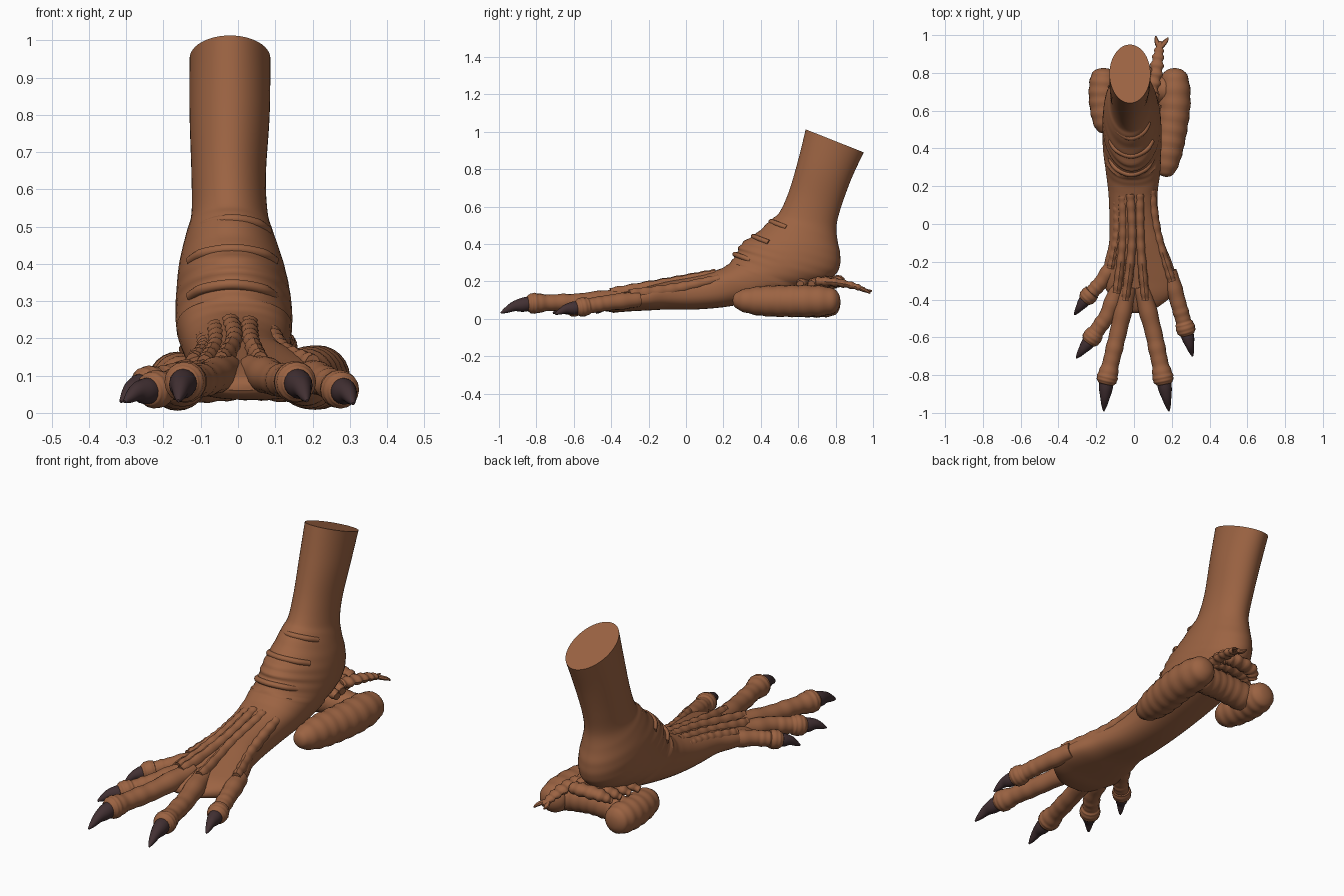
import bpy, bmesh, math
from mathutils import Vector


def material(name, rgb):
    m = bpy.data.materials.new(name)
    m.diffuse_color = (*rgb, 1)
    return m


SKIN = material("brown skin", (0.33, 0.125, 0.055))
CLAW = material("dark claw", (0.055, 0.03, 0.033))


def spline(rows, steps):
    """Smooth interpolation through rows of numbers of any length."""
    out, n = [], len(rows)
    for i in range(n - 1):
        a, b, c, d = rows[max(i - 1, 0)], rows[i], rows[i + 1], rows[min(i + 2, n - 1)]
        for k in range(steps):
            t = k / steps
            out.append([0.5 * (2 * q + (r - p) * t + (2 * p - 5 * q + 4 * r - s) * t * t
                               + (3 * q - p - 3 * r + s) * t ** 3)
                        for p, q, r, s in zip(a, b, c, d)])
    out.append(list(rows[-1]))
    return out


def loft(name, rings, mat):
    """Skin a list of equal point rings and close both ends."""
    bm = bmesh.new()
    rows = [[bm.verts.new(p) for p in ring] for ring in rings]
    n = len(rows[0])
    for a, b in zip(rows, rows[1:]):
        for i in range(n):
            j = (i + 1) % n
            bm.faces.new((a[i], a[j], b[j], b[i]))
    bm.faces.new(rows[0][::-1])
    bm.faces.new(rows[-1])
    bmesh.ops.recalc_face_normals(bm, faces=bm.faces)
    me = bpy.data.meshes.new(name)
    bm.to_mesh(me)
    bm.free()
    me.materials.append(mat)
    ob = bpy.data.objects.new(name, me)
    bpy.context.collection.objects.link(ob)
    return ob


def tube(name, rows, mat=SKIN, steps=6, sides=16, rib=0.0, ribs=0):
    """Tube through rows (x, y, z, half width, half height), optionally ribbed."""
    pts = spline(rows, steps)
    rings = []
    for i, p in enumerate(pts):
        a, b = pts[max(i - 1, 0)], pts[min(i + 1, len(pts) - 1)]
        t = (Vector(b[:3]) - Vector(a[:3])).normalized()
        side = t.cross(Vector((0, 0, 1))).normalized()
        up = side.cross(t)
        k = 1 + rib * math.sin(2 * math.pi * ribs * i / (len(pts) - 1))
        c = Vector(p[:3])
        rings.append([c + side * max(p[3], 0.001) * k * math.cos(u)
                      + up * max(p[4], 0.001) * k * math.sin(u)
                      for u in (2 * math.pi * s / sides for s in range(sides))])
    return loft(name, rings, mat)


def pad(name, path, r, power=5, ribs=9):
    """Sausage-shaped ribbed pad with rounded ends."""
    fine = spline(path, 20)
    rows = []
    for i in range(61):
        s = (1 - math.cos(math.pi * i / 60)) / 2
        f = s * (len(fine) - 1)
        j = min(int(f), len(fine) - 2)
        c = [p + (q - p) * (f - j) for p, q in zip(fine[j], fine[j + 1])]
        k = r * c[3] * math.sqrt(max(0, 1 - abs(2 * s - 1) ** power))
        k *= 1 + 0.025 * math.sin(2 * math.pi * ribs * s)
        rows.append((*c[:3], k, k))
    return tube(name, rows, steps=1, sides=24)


# Leg, ankle and foot: front/top point (y, z), back/bottom point (y, z), x min, x max
body = [
    (0.64, 1.013, 0.95, 0.89, -0.13, 0.087), (0.60, 0.85, 0.885, 0.75, -0.13, 0.085),
    (0.55, 0.68, 0.83, 0.60, -0.125, 0.075), (0.50, 0.57, 0.805, 0.50, -0.125, 0.08),
    (0.455, 0.53, 0.81, 0.42, -0.14, 0.097), (0.38, 0.46, 0.825, 0.34, -0.158, 0.122),
    (0.30, 0.405, 0.815, 0.26, -0.165, 0.138), (0.27, 0.355, 0.75, 0.20, -0.168, 0.145),
    (0.24, 0.305, 0.60, 0.15, -0.165, 0.145), (0.19, 0.27, 0.40, 0.10, -0.15, 0.14),
    (0.10, 0.242, 0.22, 0.065, -0.135, 0.125), (0.0, 0.22, 0.05, 0.05, -0.13, 0.132),
    (-0.1, 0.20, -0.1, 0.05, -0.132, 0.16), (-0.2, 0.175, -0.2, 0.045, -0.155, 0.2),
    (-0.3, 0.15, -0.3, 0.04, -0.165, 0.225), (-0.38, 0.13, -0.38, 0.035, -0.13, 0.2),
    (-0.45, 0.10, -0.45, 0.045, -0.09, 0.11), (-0.47, 0.08, -0.47, 0.06, -0.04, 0.06)]
rings = []
STEPS, SIDES = 8, 48
for i, (fy, fz, by, bz, x0, x1) in enumerate(spline(body, STEPS)):
    s = i / STEPS
    # skin folds around the ankle and instep
    fold = 0.016 * math.sin(s * 9) * math.exp(-((s - 6.5) / 2.2) ** 2)
    ring = []
    for k in range(SIDES):
        u = 2 * math.pi * k / SIDES
        cu, su = math.cos(u), math.sin(u)
        e = 1.0 if s < 8 else 0.85
        cx = math.copysign(abs(cu) ** e, cu)
        sv = math.copysign(abs(su) ** e, su)
        g = 1 + fold * max(su, -0.2)
        ring.append(((x0 + x1) / 2 + cx * g * (x1 - x0) / 2,
                     (fy + by) / 2 + sv * g * (fy - by) / 2,
                     (fz + bz) / 2 + sv * g * (fz - bz) / 2))
    rings.append(ring)
loft("leg_and_foot", rings, SKIN)

# Toes: foot root, knuckle, tip (x, y, z) and claw point, with thickness
toes = [
    ((-0.10, -0.20, 0.11), (-0.175, -0.31, 0.095), (-0.245, -0.385, 0.078), (-0.315, -0.48, 0.03), 0.043),
    ((-0.08, -0.33, 0.105), (-0.145, -0.49, 0.085), (-0.225, -0.605, 0.062), (-0.305, -0.71, 0.03), 0.047),
    ((-0.03, -0.33, 0.115), (-0.085, -0.58, 0.09), (-0.143, -0.82, 0.083), (-0.16, -0.99, 0.032), 0.051),
    ((0.04, -0.33, 0.115), (0.105, -0.58, 0.09), (0.155, -0.82, 0.083), (0.185, -0.99, 0.032), 0.051),
    ((0.185, -0.25, 0.105), (0.235, -0.42, 0.085), (0.275, -0.56, 0.062), (0.31, -0.70, 0.025), 0.047)]
for n, (root, mid, tip, point, r) in enumerate(toes, 1):
    R, M, T, P = map(Vector, (root, mid, tip, point))
    d = (T - M).normalized()
    rows = [(R, 0.85), (R.lerp(M, 0.5), 0.95), (M, 0.88), (M.lerp(T, 0.35), 0.9),
            (M.lerp(T, 0.65), 0.86), (T - d * 0.03, 1.03), (T, 1.08), (T + d * 0.022, 0.9),
            (T + d * 0.032, 0.6)]
    tube(f"toe_{n}", [(*p, r * k, r * k) for p, k in rows], rib=0.025, ribs=9)
    # curved claw
    b = T + d * 0.01
    m = b.lerp(P, 0.55) + Vector((0, 0, 0.012))
    c = r * 0.74
    tube(f"claw_{n}", [(*b, c, c), (*b.lerp(m, 0.5), c * 0.95, c), (*m, c * 0.68, c * 0.72),
                       (*m.lerp(P, 0.6), c * 0.4, c * 0.42), (*P, 0.004, 0.004)], CLAW)

# Tendons running over the top of the foot into the toes
tendons = [
    [(-0.09, 0.12, 0.20), (-0.09, -0.05, 0.165), (-0.12, -0.23, 0.125)],
    [(-0.06, 0.15, 0.23), (-0.06, -0.1, 0.175), (-0.09, -0.36, 0.12)],
    [(-0.02, 0.16, 0.245), (-0.01, -0.1, 0.19), (-0.045, -0.40, 0.128)],
    [(0.03, 0.16, 0.24), (0.035, -0.1, 0.187), (0.06, -0.40, 0.128)],
    [(0.09, 0.18, 0.215), (0.125, -0.06, 0.16), (0.20, -0.30, 0.12)]]
for n, path in enumerate(tendons, 1):
    tube(f"tendon_{n}", [(*p, 0.024, 0.022 + 0.008 * k) for k, p in enumerate(path)],
         steps=24, sides=12, rib=0.06, ribs=8)

# Folded skin bands across the front of the ankle
for n, (y, z, w) in enumerate([(0.455, 0.52, 0.10), (0.36, 0.44, 0.12), (0.262, 0.345, 0.12)], 1):
    band = [(-0.015 + w * math.sin(a), y + 0.13 * (1 - math.cos(a)),
             z - 0.05 * (1 - math.cos(a)), 0.014, 0.014) for a in (-1.2, -0.7, 0, 0.7, 1.2)]
    tube(f"ankle_fold_{n}", band, sides=10)

# Ribbed pads under the heel
pad("right_heel_pad", [(0.165, 0.25, 0.10, 0.7), (0.185, 0.42, 0.095, 0.95),
                       (0.213, 0.62, 0.095, 1), (0.215, 0.825, 0.095, 1)], 0.085)
pad("left_heel_pad", [(-0.14, 0.48, 0.085, 0.9), (-0.162, 0.66, 0.085, 1),
                      (-0.155, 0.825, 0.085, 1)], 0.077, 4, 7)
pad("cross_heel_pad", [(0.24, 0.72, 0.085, 1), (0.03, 0.70, 0.105, 1), (-0.2, 0.70, 0.085, 1)], 0.07, 6, 10)

# Ruffled skin between the heel and the pads
for n in range(4):
    y = 0.62 + 0.06 * n
    w = 0.14 - 0.012 * n
    tube(f"heel_ruffle_{n + 1}", [(-w - 0.01, y - 0.03, 0.165, 0.02, 0.014), (-0.07, y, 0.195, 0.036, 0.028),
                                  (0.05, y + 0.01, 0.20, 0.036, 0.03), (w, y - 0.01, 0.185, 0.02, 0.02)],
         steps=10, sides=12, rib=0.12, ribs=7)

# Thin ragged spur trailing behind, with a forked tip
tube("spur", [(0.09, 0.70, 0.20, 0.035, 0.025), (0.115, 0.80, 0.195, 0.035, 0.022),
              (0.13, 0.90, 0.175, 0.027, 0.017), (0.14, 0.965, 0.15, 0.012, 0.01)],
     steps=14, sides=12, rib=0.14, ribs=7)
for n, (x, y, z) in enumerate([(0.115, 0.995, 0.15), (0.18, 0.985, 0.137)], 1):
    tube(f"spur_fork_{n}", [(0.135, 0.93, 0.163, 0.014, 0.012), (x * 0.7 + 0.04, 0.965, 0.15, 0.012, 0.01),
                            (x, y, z, 0.004, 0.004)], sides=8)

# Smooth shading with sharp edges kept
bpy.ops.object.select_all(action='SELECT')
bpy.context.view_layer.objects.active = bpy.context.collection.objects[0]
bpy.ops.object.shade_smooth_by_angle(angle=math.radians(40))
